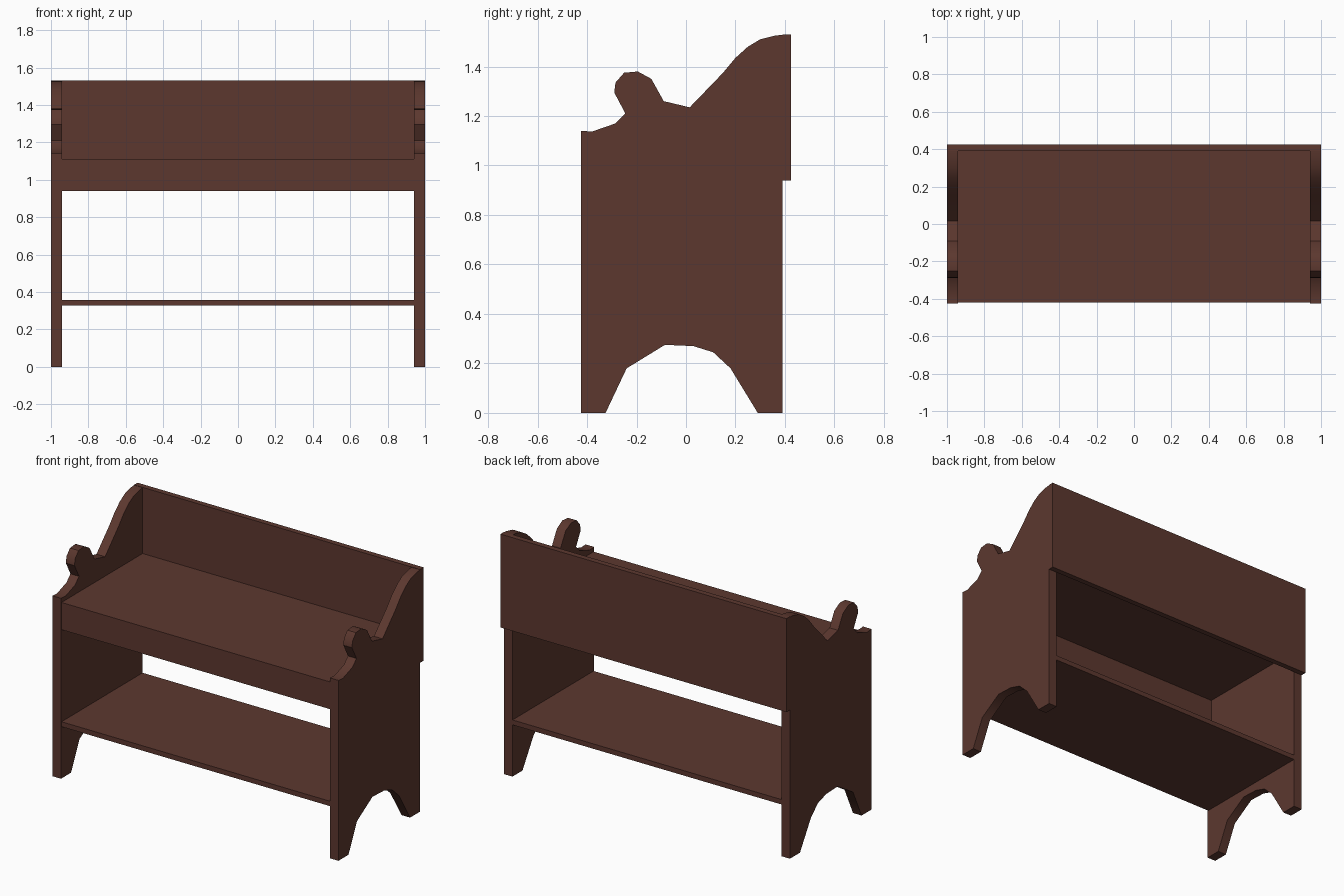
import bpy
import bmesh
import math

if "Cube" in bpy.data.objects:
    bpy.data.objects.remove(bpy.data.objects["Cube"])

# Single wood colour
wood = bpy.data.materials.new("dark_brown_wood")
wood.use_nodes = True
color = (0.107, 0.039, 0.028, 1)
wood.diffuse_color = color
wood.node_tree.nodes["Principled BSDF"].inputs["Base Color"].default_value = color


def extrude_profile(name, profile, x0, x1):
    """Extrude a closed (y, z) outline along x from x0 to x1."""
    bm = bmesh.new()
    face = bm.faces.new([bm.verts.new((x0, y, z)) for y, z in profile])
    moved = bmesh.ops.extrude_face_region(bm, geom=[face])["geom"]
    verts = [v for v in moved if isinstance(v, bmesh.types.BMVert)]
    bmesh.ops.translate(bm, verts=verts, vec=(x1 - x0, 0, 0))
    bmesh.ops.recalc_face_normals(bm, faces=bm.faces)
    mesh = bpy.data.meshes.new(name)
    bm.to_mesh(mesh)
    bm.free()
    mesh.materials.append(wood)
    obj = bpy.data.objects.new(name, mesh)
    bpy.context.collection.objects.link(obj)
    return obj


def board(name, half_width, y0, y1, z0, z1):
    return extrude_profile(name, [(y0, z0), (y1, z0), (y1, z1), (y0, z1)],
                           -half_width, half_width)


# Side panel outline: arched foot, straight back, swept shoulder, round knob, front arm
foot = [(-.425, 0), (-.325, 0), (-.24, .18), (-.085, .275), (.03, .27),
        (.11, .245), (.18, .18), (.29, 0), (.39, 0)]
shoulder = [(.39, 1.528), (.36, 1.525), (.30, 1.51), (.25, 1.48),
            (.20, 1.435), (.15, 1.375), (.015, 1.235), (-.09, 1.26)]
knob = [(-.14, 1.35), (-.195, 1.38), (-.25, 1.375), (-.285, 1.335),
        (-.29, 1.295), (-.245, 1.21)]
arm = [(-.285, 1.17), (-.38, 1.137), (-.425, 1.14)]

inner, outer = .94, 1.0
for side, sign in (("left", 1), ("right", -1)):
    panel = extrude_profile(side + "_side_panel", foot + shoulder + knob + arm,
                            sign * inner, sign * outer)
    bpy.ops.object.select_all(action='DESELECT')
    panel.select_set(True)
    bpy.context.view_layer.objects.active = panel
    bpy.ops.object.shade_smooth_by_angle(angle=math.radians(35))

# Boards spanning between the panels
board("back_board", outer, .39, .425, .94, 1.53)
board("seat", inner, -.42, .39, 1.085, 1.112)
board("front_apron", inner, -.42, -.39, .94, 1.085)
board("lower_shelf", inner, -.42, .39, .327, .358)
